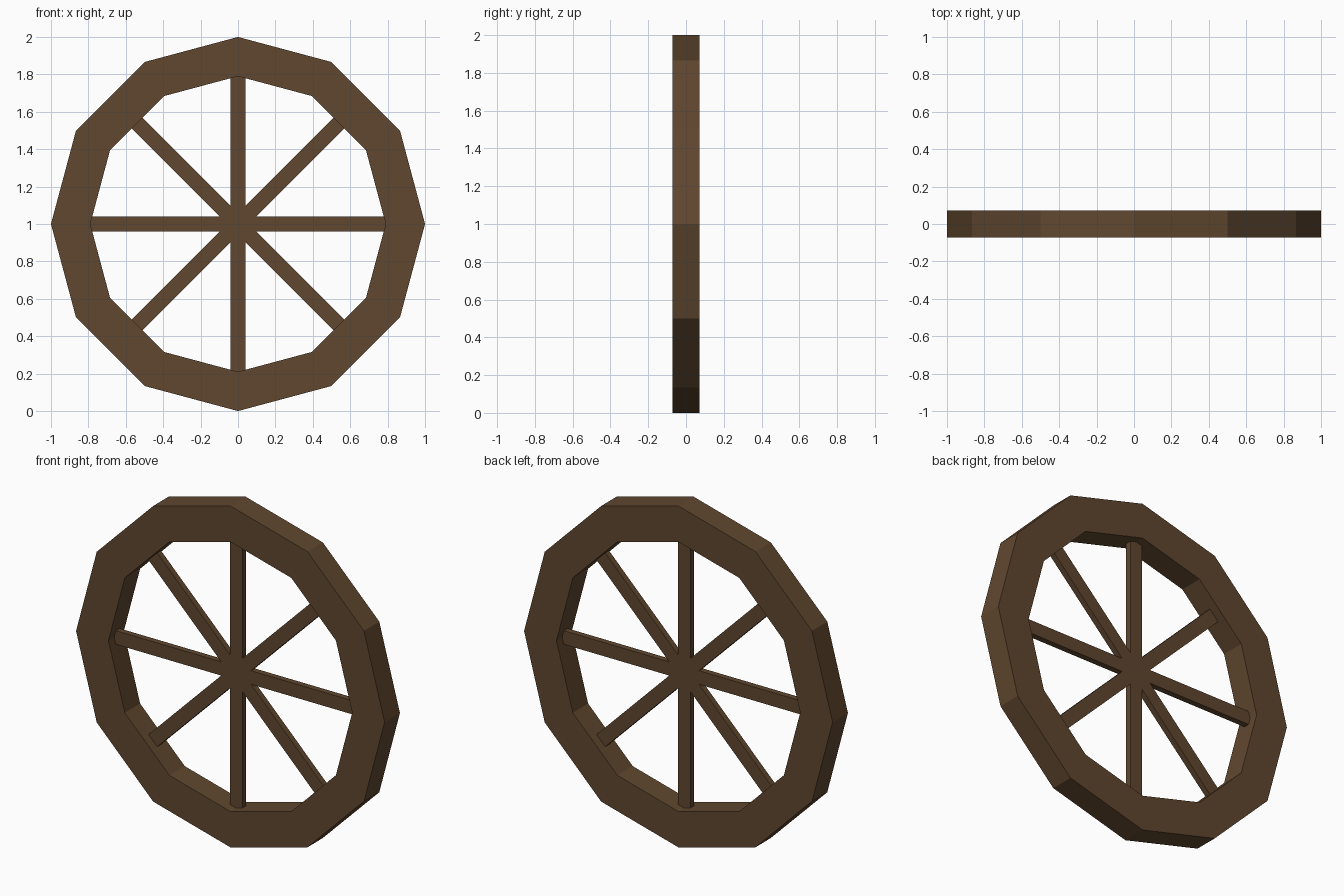
import bpy, bmesh, math
from mathutils import Matrix

if "Cube" in bpy.data.objects:
    bpy.data.objects.remove(bpy.data.objects["Cube"])

SIDES = 12
R_OUT, R_IN, HALF = 1.0, 0.79, 0.071
SPOKE_W, SPOKE_T, SPOKE_R = 0.08, 0.035, 0.80

wood = bpy.data.materials.new("dark_wood")
wood.diffuse_color = (0.117, 0.063, 0.028, 1.0)
wood.use_nodes = True
wood.node_tree.nodes["Principled BSDF"].inputs["Base Color"].default_value = wood.diffuse_color


def finish(name, bm):
    bmesh.ops.recalc_face_normals(bm, faces=bm.faces[:])
    mesh = bpy.data.meshes.new(name)
    bm.to_mesh(mesh)
    bm.free()
    mesh.materials.append(wood)
    obj = bpy.data.objects.new(name, mesh)
    obj.location.z = 1.0
    bpy.context.collection.objects.link(obj)


# Twelve-sided rim: a rectangular section swept round the axle
bm = bmesh.new()
section = [(R_OUT, -HALF), (R_OUT, HALF), (R_IN, HALF), (R_IN, -HALF)]
rings = []
for i in range(SIDES):
    a = 2 * math.pi * i / SIDES
    rings.append([bm.verts.new((r * math.cos(a), y, r * math.sin(a))) for r, y in section])
for i in range(SIDES):
    p, q = rings[i], rings[(i + 1) % SIDES]
    for j in range(4):
        k = (j + 1) % 4
        bm.faces.new((p[j], p[k], q[k], q[j]))
finish("rim", bm)

# Four flat bars crossing at the centre make eight spokes
for i in range(4):
    bm = bmesh.new()
    bmesh.ops.create_cube(bm, size=1.0)
    m = Matrix.Rotation(i * math.pi / 4, 4, 'Y') @ Matrix.Diagonal((2 * SPOKE_R, SPOKE_T, SPOKE_W, 1))
    bmesh.ops.transform(bm, matrix=m, verts=bm.verts[:])
    finish(f"spoke_bar_{i + 1}", bm)
